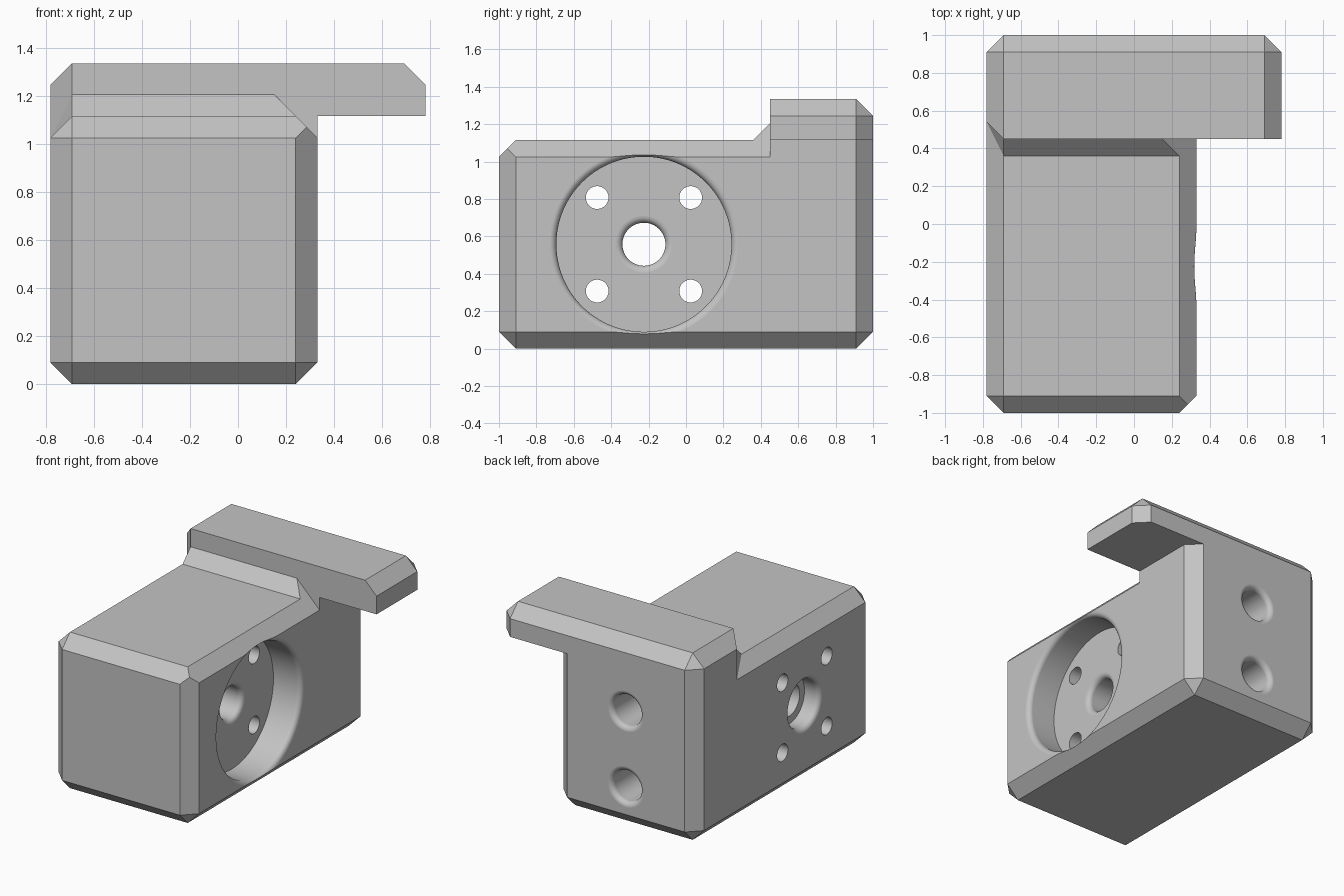
import bpy, bmesh, math
from mathutils import Matrix, Vector

if "Cube" in bpy.data.objects:
    bpy.data.objects.remove(bpy.data.objects["Cube"], do_unlink=True)

grey = bpy.data.materials.new("plain grey")
grey.use_nodes = True
colour = (0.55, 0.55, 0.55, 1)
grey.diffuse_color = colour
grey.node_tree.nodes["Principled BSDF"].inputs["Base Color"].default_value = colour

# Shared dimensions: block sides, back slab and chamfer size
C = 0.09
LEFT, RIGHT, END = -0.78, 0.33, 0.78
STEP, TOP, SLAB_TOP = 0.45, 1.115, 1.335
HOLE_Y, HOLE_Z = -0.225, 0.558
FLOOR = 0.11


def finish(name, bm):
    bmesh.ops.recalc_face_normals(bm, faces=bm.faces)
    mesh = bpy.data.meshes.new(name)
    bm.to_mesh(mesh)
    bm.free()
    mesh.materials.append(grey)
    obj = bpy.data.objects.new(name, mesh)
    bpy.context.collection.objects.link(obj)
    return obj


def dissolve(bm):
    bmesh.ops.dissolve_limit(bm, angle_limit=math.radians(0.5), verts=bm.verts, edges=bm.edges)


def hull(name, points):
    bm = bmesh.new()
    for p in points:
        bm.verts.new(p)
    bmesh.ops.convex_hull(bm, input=bm.verts)
    bmesh.ops.delete(bm, geom=[v for v in bm.verts if not v.link_faces], context='VERTS')
    dissolve(bm)
    return finish(name, bm)


def cutter(start, direction, radius, length, fillet=0.0, sides=64):
    """Round cutter whose mouth flares out by the fillet at the start point."""
    profile = [(radius + fillet, -0.06)]
    if fillet:
        for i in range(7):
            a = math.radians(15 * i)
            profile.append((radius + fillet * (1 - math.sin(a)), fillet * (1 - math.cos(a))))
    profile.append((radius, length))
    turn = Vector(direction).to_track_quat('Z', 'Y').to_matrix().to_4x4()
    place = Matrix.Translation(start) @ turn
    bm = bmesh.new()
    rings = []
    for r, d in profile:
        angles = [math.tau * k / sides for k in range(sides)]
        rings.append([bm.verts.new(place @ Vector((r * math.cos(a), r * math.sin(a), d))) for a in angles])
    for low, high in zip(rings, rings[1:]):
        for k in range(sides):
            n = (k + 1) % sides
            bm.faces.new((low[k], low[n], high[n], high[k]))
    bm.faces.new(rings[0])
    bm.faces.new(rings[-1])
    obj = finish("hole_cutter", bm)
    obj.hide_render = True
    return obj


def combine(target, tool, operation):
    mod = target.modifiers.new("combine", 'BOOLEAN')
    mod.operation, mod.solver, mod.object = operation, 'EXACT', tool
    bpy.context.view_layer.objects.active = target
    bpy.ops.object.modifier_apply(modifier=mod.name)
    bpy.data.objects.remove(tool, do_unlink=True)


# Main block: three points at every corner, plus one mitred corner
points = []
for x, sx in ((LEFT, 1), (RIGHT, -1)):
    for y, sy in ((-1, 1), (1, -1)):
        for z, sz in ((0, 1), (TOP, -1)):
            cx, cy, cz = x + C * sx, y + C * sy, z + C * sz
            points += [(x, cy, cz), (cx, y, cz), (cx, cy, z)]
points.append((RIGHT - C / 2, -1 + C / 2, TOP - C / 2))
body = hull("bracket_body", points)


def plan(right):
    return [(LEFT + C, STEP), (right, STEP), (right, 1 - C), (right - C, 1),
            (LEFT + C, 1), (LEFT, 1 - C), (LEFT, STEP + C)]


# Riser that carries the block up square under the slab
riser = hull("riser", [(x, y, z) for x, y in plan(RIGHT) for z in (TOP - C, TOP + C)])

# Overhanging back slab with chamfered ends and back
slab = hull("back_slab",
            [(x, y, z) for x, y in plan(END) for z in (TOP, SLAB_TOP - C)]
            + [(x, y, SLAB_TOP) for x in (LEFT + C, END - C) for y in (STEP, 1 - C)])

# Sloped fillet between the block top and the slab
low, high = TOP - C, TOP + C
fillet = hull("step_fillet", [
    (LEFT + C, STEP - C, TOP), (RIGHT - C, STEP - C, TOP),
    (LEFT + C, STEP, high), (RIGHT - 2 * C, STEP, high),
    (LEFT, STEP + C, low), (RIGHT, STEP, low),
    (LEFT + C, STEP + C, high), (RIGHT - 2 * C, STEP + C, high), (RIGHT, STEP + C, low)])

for part in (riser, slab, fillet):
    combine(body, part, 'UNION')
bm = bmesh.new()
bm.from_mesh(body.data)
bmesh.ops.remove_doubles(bm, verts=bm.verts, dist=0.0005)
dissolve(bm)
bm.to_mesh(body.data)
bm.free()

# Round recess, shaft hole and its seat on the far side
R = 0.036
inward, outward = (-1, 0, 0), (1, 0, 0)
cuts = [cutter((RIGHT, HOLE_Y, HOLE_Z), inward, 0.468, RIGHT - FLOOR, R, 128),
        cutter((FLOOR, HOLE_Y, HOLE_Z), inward, 0.115, 1, R),
        cutter((LEFT, HOLE_Y, HOLE_Z), outward, 0.17, 0.12, R)]
# Four screw holes
for dy in (-0.25, 0.25):
    for dz in (-0.25, 0.25):
        cuts.append(cutter((FLOOR, HOLE_Y + dy, HOLE_Z + dz), inward, 0.061, 1, 0, 32))
# Two mounting holes in the back
for dz in (-0.27, 0.27):
    cuts.append(cutter((-0.225, 1, HOLE_Z + dz), (0, -1, 0), 0.11, 0.6, R))
for cut in cuts:
    combine(body, cut, 'DIFFERENCE')

# Smooth the round walls and keep the flat faces flat
bpy.ops.object.select_all(action='DESELECT')
body.select_set(True)
bpy.context.view_layer.objects.active = body
bpy.ops.object.shade_smooth_by_angle(angle=math.radians(30))
weighted = body.modifiers.new("flat_faces", 'WEIGHTED_NORMAL')
weighted.keep_sharp = True
